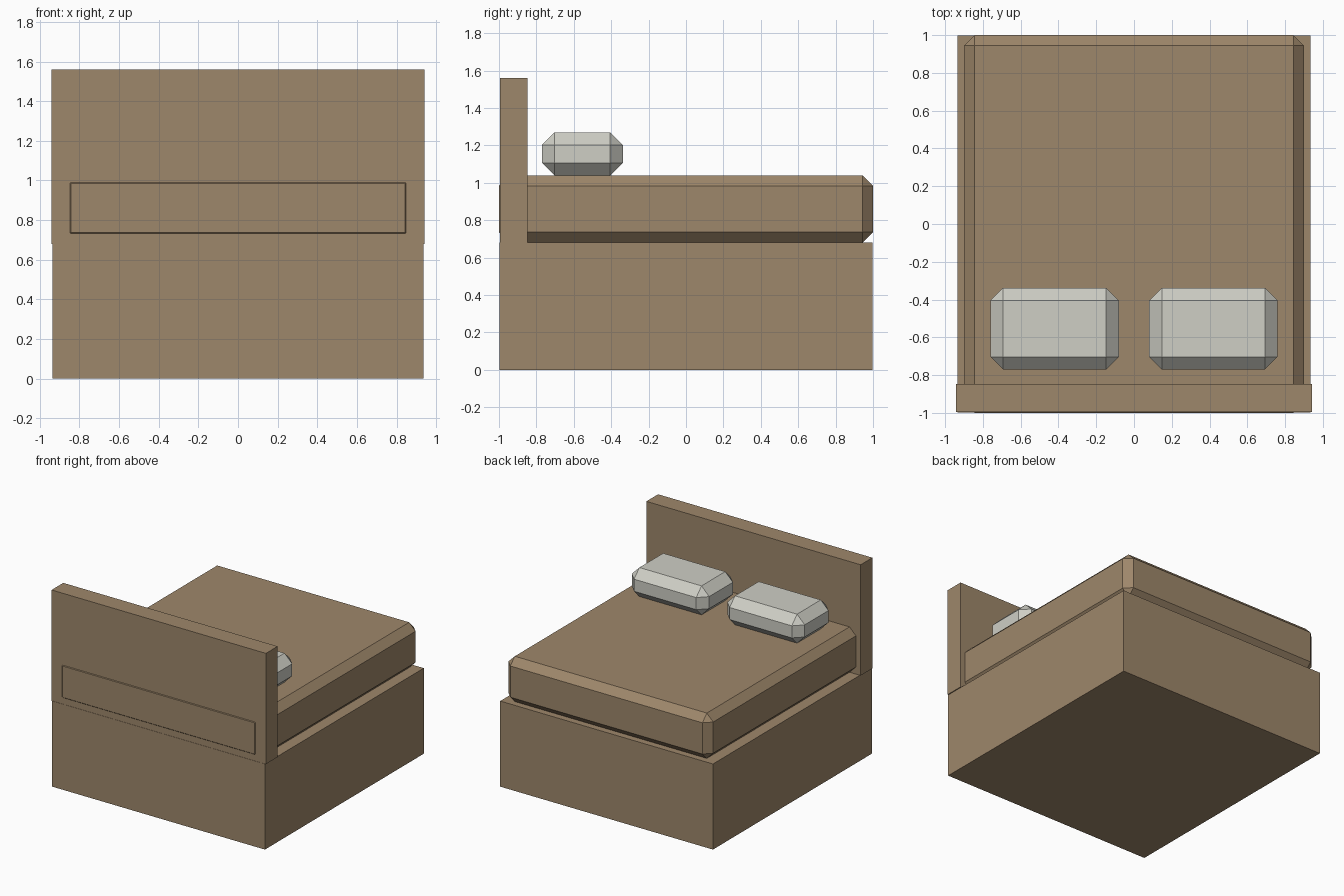
import bpy
import bmesh
from mathutils import Vector

cube = bpy.data.objects.get("Cube")
if cube:
    bpy.data.objects.remove(cube, do_unlink=True)


def make_material(name, rgb):
    mat = bpy.data.materials.new(name)
    mat.use_nodes = True
    color = (*rgb, 1.0)
    mat.diffuse_color = color
    mat.node_tree.nodes["Principled BSDF"].inputs["Base Color"].default_value = color
    return mat


def box(name, low, high, mat, chamfer=0.0):
    """Box between two corners, with optional flat chamfered edges."""
    low, high = Vector(low), Vector(high)
    mesh = bpy.data.meshes.new(name)
    bm = bmesh.new()
    bmesh.ops.create_cube(bm, size=1.0)
    bmesh.ops.scale(bm, vec=high - low, verts=bm.verts)
    if chamfer:
        bmesh.ops.bevel(bm, geom=bm.edges[:], offset=chamfer,
                        segments=1, affect='EDGES')
    bm.to_mesh(mesh)
    bm.free()
    mesh.materials.append(mat)
    obj = bpy.data.objects.new(name, mesh)
    obj.location = (low + high) / 2
    bpy.context.collection.objects.link(obj)
    return obj


brown = make_material("warm brown", (0.341, 0.242, 0.145))
linen = make_material("pale linen", (0.62, 0.62, 0.56))

# Solid bed base and the headboard standing on it
box("bed_base", (-0.935, -0.997, 0), (0.935, 0.997, 0.68), brown)
box("headboard", (-0.942, -0.995, 0.68), (0.942, -0.848, 1.56), brown)

# Mattress, its end just showing through the headboard
box("mattress", (-0.9, -1, 0.68), (0.9, 1, 1.04), brown, chamfer=0.056)

# Pair of chamfered pillows
for side, x in (("right", -0.42), ("left", 0.42)):
    box(side + "_pillow", (x - 0.34, -0.77, 1.04), (x + 0.34, -0.338, 1.27),
        linen, chamfer=0.067)
